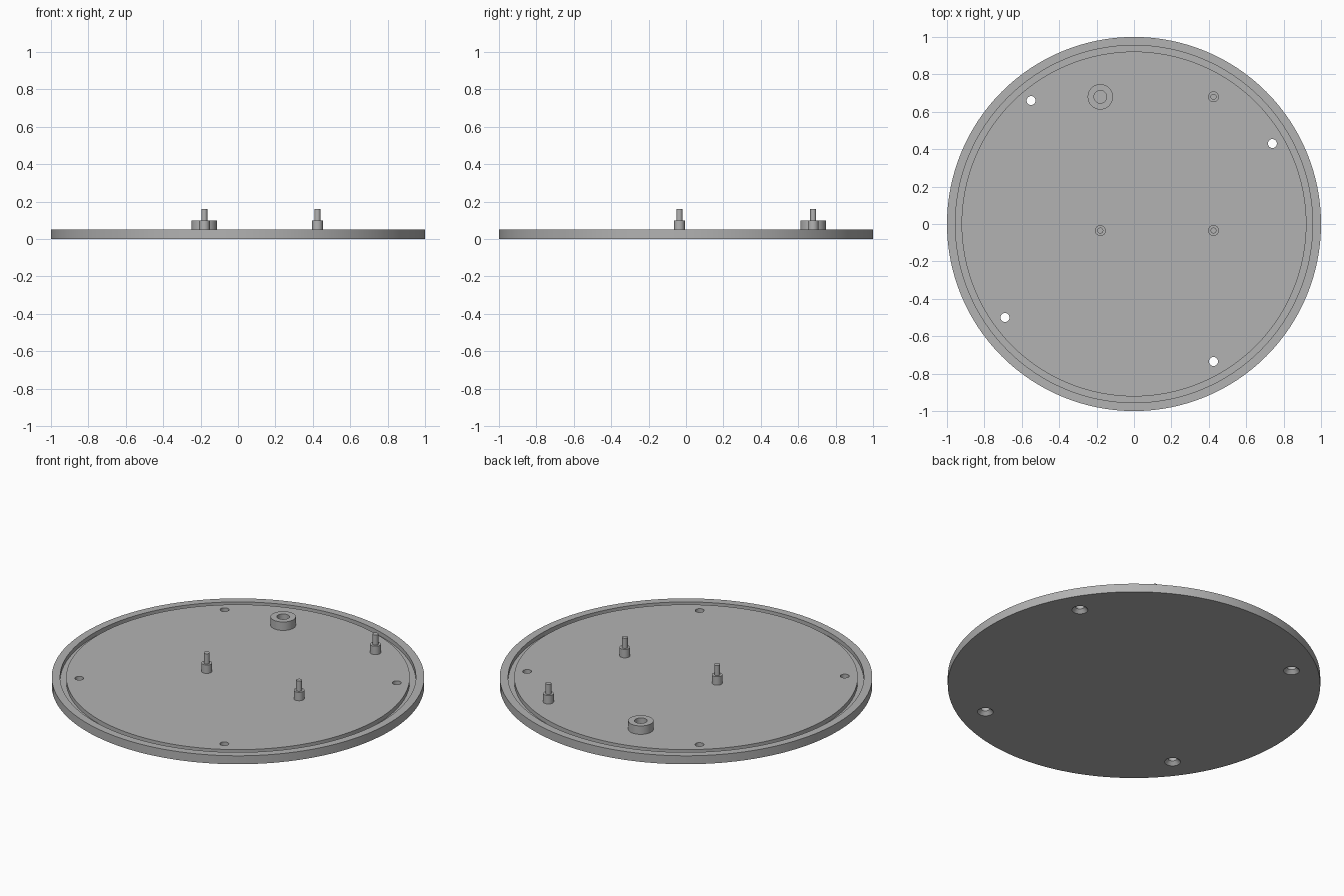
import bpy, bmesh
from math import cos, sin, tau, radians

cube = bpy.data.objects.get("Cube")
if cube:
    bpy.data.objects.remove(cube, do_unlink=True)

grey = bpy.data.materials.new("plain grey")
grey.use_nodes = True
colour = (0.45, 0.45, 0.45, 1)
grey.diffuse_color = colour
grey.node_tree.nodes["Principled BSDF"].inputs["Base Color"].default_value = colour


def lathe(name, profile, sides, at=(0, 0), ring=False):
    """Turn (radius, z) points about z; ring joins last to first, else ends are capped."""
    bm = bmesh.new()
    loops = [[bm.verts.new((r * cos(tau * i / sides), r * sin(tau * i / sides), z))
              for i in range(sides)] for r, z in profile]
    pairs = list(zip(loops, loops[1:]))
    if ring:
        pairs.append((loops[-1], loops[0]))
    else:
        bm.faces.new(loops[0])
        bm.faces.new(loops[-1])
    for a, b in pairs:
        for i in range(sides):
            j = (i + 1) % sides
            bm.faces.new((a[i], a[j], b[j], b[i]))
    bmesh.ops.recalc_face_normals(bm, faces=bm.faces)
    mesh = bpy.data.meshes.new(name)
    bm.to_mesh(mesh)
    bm.free()
    mesh.materials.append(grey)
    obj = bpy.data.objects.new(name, mesh)
    obj.location = (*at, 0)
    bpy.context.collection.objects.link(obj)
    return obj


def activate(obj):
    bpy.ops.object.select_all(action='DESELECT')
    obj.select_set(True)
    bpy.context.view_layer.objects.active = obj


TOP = 0.05       # plate thickness
BOSS = 0.1       # height of the posts' shoulders
GROOVE = 0.025   # groove floor

# Round plate with a groove inside the rim
plate = lathe("base_plate", [(1, 0), (1, TOP), (0.955, TOP), (0.955, GROOVE),
                             (0.922, GROOVE), (0.922, TOP)], 128)

# Countersunk screw holes, wide on the underside
for spot in [(-0.55, 0.66), (0.74, 0.43), (0.425, -0.735), (-0.69, -0.5)]:
    cutter = lathe("hole_cutter", [(0.043, -0.01), (0.043, 0), (0.024, 0.02), (0.024, 0.1)], 24, spot)
    cutter.hide_render = True
    activate(plate)
    cut = plate.modifiers.new("screw_hole", 'BOOLEAN')
    cut.operation = 'DIFFERENCE'
    cut.solver = 'EXACT'
    cut.object = cutter
    bpy.ops.object.modifier_apply(modifier=cut.name)
    bpy.data.objects.remove(cutter, do_unlink=True)

parts = [plate]

# Stepped posts with a thin locating pin
post = [(0.029, TOP), (0.029, BOSS), (0.016, BOSS), (0.016, 0.16)]
for name, spot in [("centre_post", (-0.18, -0.035)), ("left_post", (0.425, -0.035)),
                   ("back_left_post", (0.425, 0.68))]:
    parts.append(lathe(name, post, 16, spot))

# Round collar
parts.append(lathe("collar", [(0.068, TOP), (0.068, BOSS), (0.034, BOSS), (0.034, TOP)],
                   32, (-0.18, 0.68), ring=True))

for part in parts:
    activate(part)
    bpy.ops.object.shade_smooth_by_angle(angle=radians(30))
